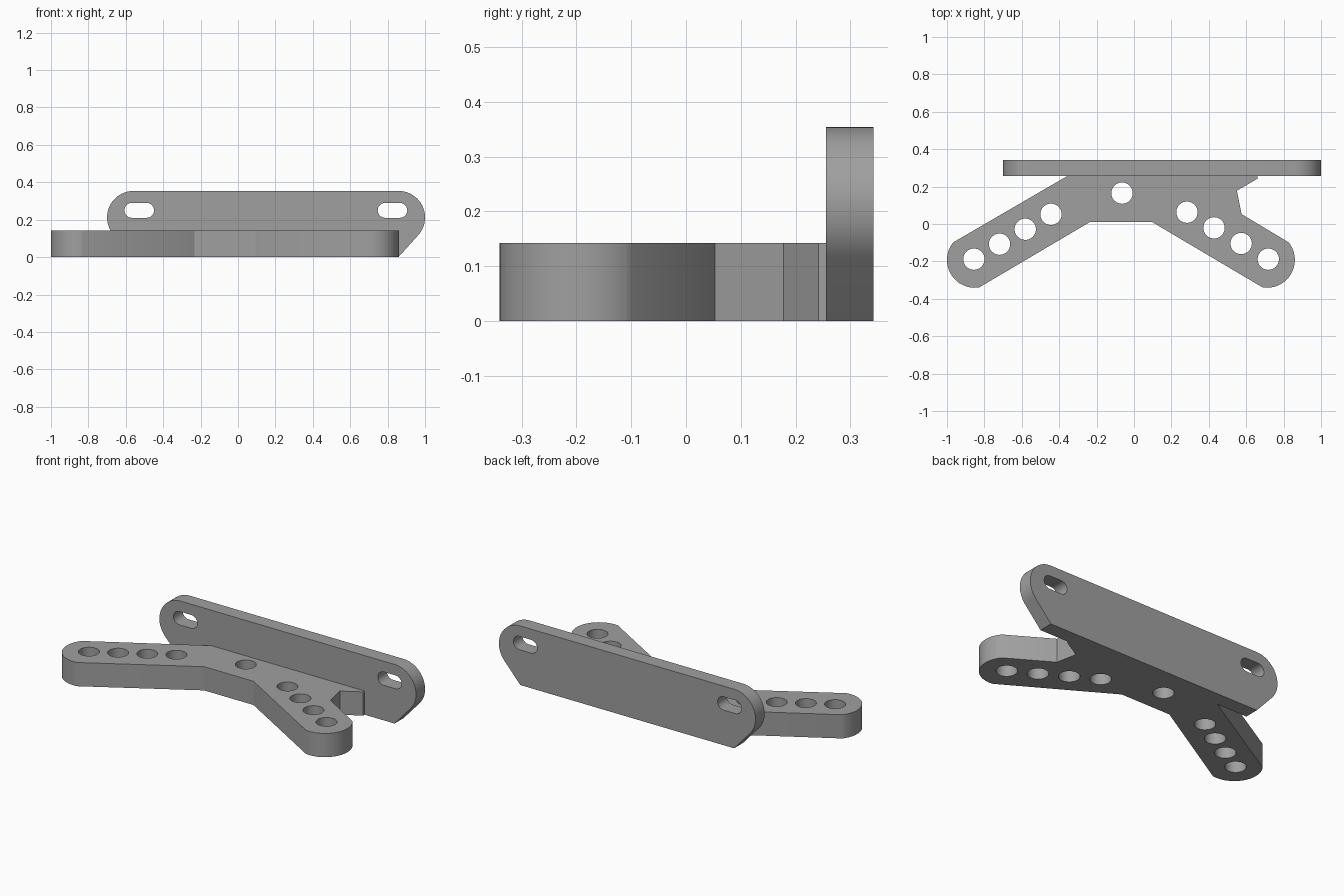
import bpy, bmesh
from math import cos, sin, radians, pi
from mathutils import Matrix

if "Cube" in bpy.data.objects:
    bpy.data.objects.remove(bpy.data.objects["Cube"])

grey = bpy.data.materials.new("plain grey")
grey.diffuse_color = (0.35, 0.35, 0.35, 1)
grey.use_nodes = True
grey.node_tree.nodes["Principled BSDF"].inputs["Base Color"].default_value = grey.diffuse_color


def arc(cx, cy, r, a0, a1, n=24):
    """Points on an arc, angles in degrees."""
    return [(cx + r * cos(radians(a0 + (a1 - a0) * i / n)),
             cy + r * sin(radians(a0 + (a1 - a0) * i / n))) for i in range(n + 1)]


def slab(name, loops, depth, matrix):
    """Flat outline with holes, extruded from 0 to depth and placed by matrix."""
    cu = bpy.data.curves.new(name, 'CURVE')
    cu.dimensions = '2D'
    cu.fill_mode = 'BOTH'
    cu.extrude = depth / 2
    for pts in loops:
        sp = cu.splines.new('POLY')
        sp.points.add(len(pts) - 1)
        for p, (x, y) in zip(sp.points, pts):
            p.co = (x, y, 0, 1)
        sp.use_cyclic_u = True
    ob = bpy.data.objects.new(name, cu)
    bpy.context.collection.objects.link(ob)
    bpy.ops.object.select_all(action='DESELECT')
    ob.select_set(True)
    bpy.context.view_layer.objects.active = ob
    bpy.ops.object.convert(target='MESH')
    ob = bpy.context.object
    bm = bmesh.new()
    bm.from_mesh(ob.data)
    bmesh.ops.remove_doubles(bm, verts=bm.verts, dist=1e-5)
    bmesh.ops.transform(bm, verts=bm.verts,
                        matrix=matrix @ Matrix.Translation((0, 0, depth / 2)))
    bmesh.ops.recalc_face_normals(bm, faces=bm.faces)
    bm.to_mesh(ob.data)
    bm.free()
    ob.data.materials.clear()
    ob.data.materials.append(grey)
    bpy.ops.object.shade_smooth_by_angle(angle=radians(25))
    return ob


# Two-armed base with rounded arm ends and a notch on the right
outline = [(-0.356, 0.257)]
outline += arc(-0.851, -0.192, 0.149, 141, 279)
outline += [(-0.233, 0.012), (0.094, 0.012)]
outline += arc(0.711, -0.192, 0.149, -99, 39)
outline += [(0.575, 0.053), (0.55, 0.178), (0.66, 0.242), (0.66, 0.257)]

# Round holes: four along each arm and one in the middle
centres = [(-0.064, 0.165)]
for i in range(4):
    centres.append((-0.856 + 0.1373 * i, -0.188 + 0.08 * i))
    centres.append((0.718 - 0.145 * i, -0.188 + 0.0837 * i))
holes = [arc(x, y, 0.057, 0, 348.75, 31) for x, y in centres]
slab("arm_base", [outline] + holes, 0.142, Matrix.Identity(4))

# Upright back plate with rounded ends, chamfered lower corners and slots
plate = [(-0.558, 0), (0.858, 0)]
plate += arc(0.858, 0.212, 0.142, -42, 90)
plate += arc(-0.558, 0.212, 0.142, 90, 222)
slots = [arc(x + 0.039, 0.25, 0.04, -90, 90, 12) + arc(x - 0.039, 0.25, 0.04, 90, 270, 12)
         for x in (-0.528, 0.826)]
slab("back_plate", [plate] + slots, 0.086,
     Matrix.Translation((0, 0.342, 0)) @ Matrix.Rotation(pi / 2, 4, 'X'))
